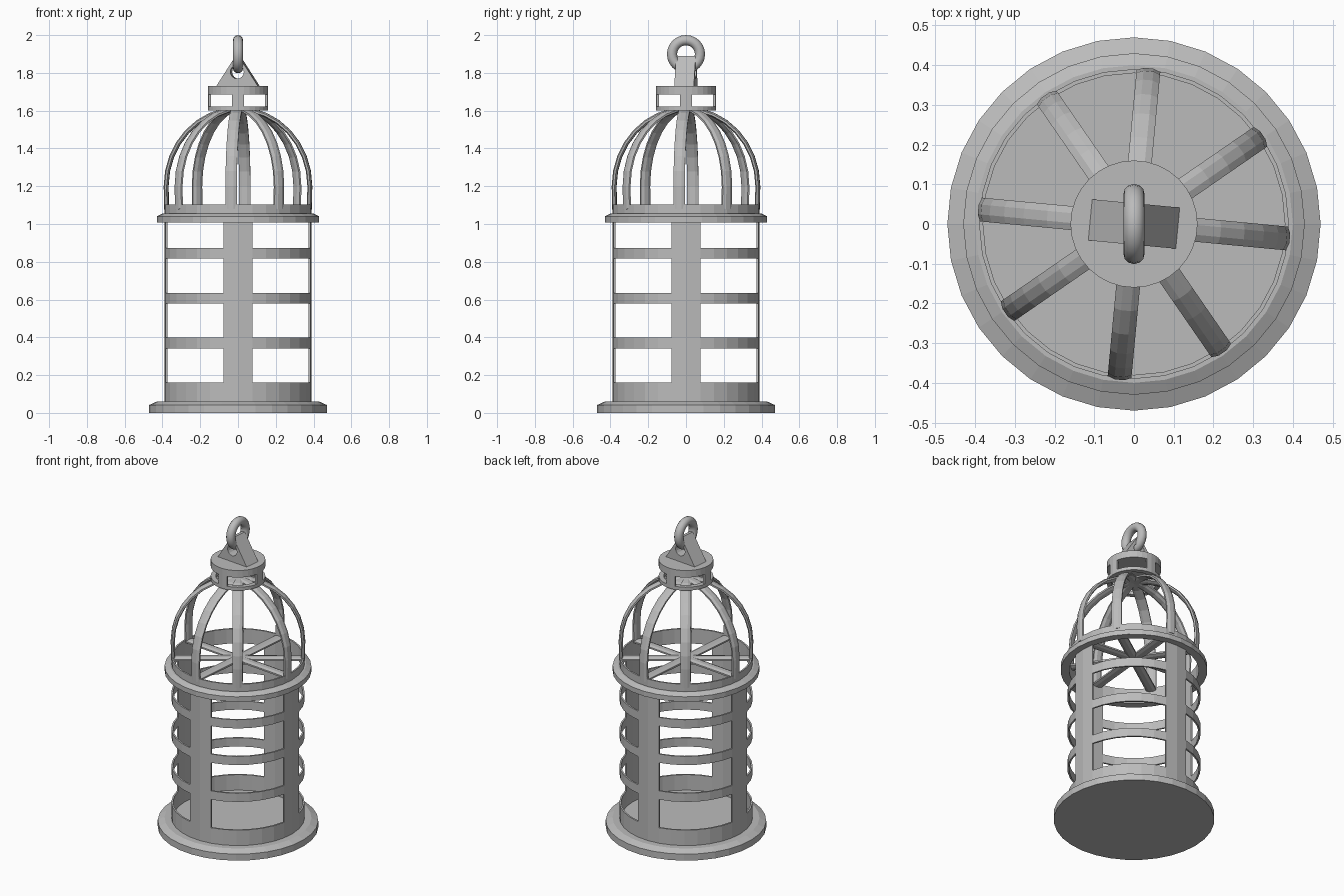
import bpy, bmesh, math
from mathutils import Vector, Matrix

if "Cube" in bpy.data.objects:
    bpy.data.objects.remove(bpy.data.objects["Cube"])

SIDES = 32
STEP = 2 * math.pi / SIDES
TWIST = math.radians(-5.4)

metal = bpy.data.materials.new("grey metal")
metal.use_nodes = True
GREY = (0.5, 0.5, 0.5, 1)
metal.diffuse_color = GREY
metal.node_tree.nodes["Principled BSDF"].inputs["Base Color"].default_value = GREY


def finish(name, bm):
    bmesh.ops.recalc_face_normals(bm, faces=bm.faces)
    mesh = bpy.data.meshes.new(name)
    bm.to_mesh(mesh)
    bm.free()
    mesh.materials.append(metal)
    obj = bpy.data.objects.new(name, mesh)
    bpy.context.collection.objects.link(obj)
    return obj


def skin(name, loops, closed):
    """Join matching cross-section loops into a solid."""
    bm = bmesh.new()
    rows = [[bm.verts.new(p) for p in loop] for loop in loops]
    n = len(rows[0])
    for i in range(len(rows) if closed else len(rows) - 1):
        a, b = rows[i], rows[(i + 1) % len(rows)]
        for j in range(n):
            k = (j + 1) % n
            bm.faces.new((a[j], a[k], b[k], b[j]))
    if not closed:
        bm.faces.new(rows[0])
        bm.faces.new(rows[-1])
    return finish(name, bm)


def lathe(name, profile, first=0, count=SIDES):
    """Turn a closed (radius, z) profile through a number of facets."""
    full = count == SIDES
    loops = []
    for i in range(first, first + count + (0 if full else 1)):
        c, s = math.cos(i * STEP), math.sin(i * STEP)
        loops.append([(r * c, r * s, z) for r, z in profile])
    return skin(name, loops, full)


def band(outer, inner, low, high):
    return [(outer, low), (outer, high), (inner, high), (inner, low)]


# Base plate and collars
bm = bmesh.new()
for r1, r2, z0, z1 in ((0.47, 0.47, 0, 0.042), (0.47, 0.43, 0.042, 0.06)):
    bmesh.ops.create_cone(bm, cap_ends=True, segments=SIDES, radius1=r1, radius2=r2,
                          depth=z1 - z0, matrix=Matrix.Translation((0, 0, (z0 + z1) / 2)))
bmesh.ops.remove_doubles(bm, verts=bm.verts, dist=0.0001)
inside = [f for f in bm.faces if len(f.verts) == SIDES and abs(f.calc_center_median().z - 0.042) < 0.001]
bmesh.ops.delete(bm, geom=inside, context='FACES_ONLY')
finish("base_plate", bm)
lathe("base_rim", band(0.39, 0.38, 0.055, 0.16))
lathe("upper_flange", [(0.38, 1.008), (0.43, 1.008), (0.43, 1.04), (0.40, 1.055),
                       (0.39, 1.055), (0.39, 1.103), (0.38, 1.103)])

# Cage uprights and hoops, one quarter at a time
for q in range(4):
    start = q * SIDES // 4
    lathe("cage_upright", band(0.39, 0.38, 0.16, 1.008), start - 1, 2)
    for z in (0.37, 0.608, 0.845):
        lathe("cage_hoop", band(0.39, 0.38, z - 0.028, z + 0.028), start + 1, 6)
    lathe("collar_post", band(0.16, 0.145, 1.622, 1.685), start - 1, 2)

# Collar at the top of the dome
lathe("collar_ring", band(0.16, 0.13, 1.60, 1.622))
bm = bmesh.new()
bmesh.ops.create_cone(bm, cap_ends=True, segments=SIDES, radius1=0.16, radius2=0.16,
                      depth=0.045, matrix=Matrix.Translation((0, 0, 1.7075)))
finish("collar_cap", bm)

# Dome arches, each closed by a straight tie bar
HALF_W, HALF_T = 0.03, 0.012
path = [Vector((0.38, 1.09))]
for i in range(17):
    a = math.pi * i / 16
    path.append(Vector((0.382 * math.cos(a), 1.2 + 0.408 * math.sin(a))))
path.append(Vector((-0.38, 1.09)))


def arch(name, angle):
    c, s = math.cos(angle), math.sin(angle)
    loops = []
    for i, p in enumerate(path):
        before = (p - path[i - 1]).normalized()
        after = (path[(i + 1) % len(path)] - p).normalized()
        tangent = (before + after).normalized()
        out = Vector((tangent.y, -tangent.x)) / max(0.5, tangent.dot(after))
        loop = []
        for j in range(8):
            t = math.pi * (j + 0.5) / 4
            w = HALF_W * math.cos(t) / math.cos(math.pi / 8)
            q = p + out * HALF_T * math.sin(t) / math.cos(math.pi / 8)
            loop.append((q.x * c - w * s, q.x * s + w * c, q.y))
        loops.append(loop)
    return skin(name, loops, True)


for k in range(2):
    arch("dome_arch", TWIST + k * math.pi / 2)
    arch("dome_arch", math.radians(34.6) + k * math.pi / 2)

# Triangular hanger with a round hole
triangle = [(-0.112, 1.728), (0.112, 1.728), (0.008, 1.89), (-0.008, 1.89)]
turn = Matrix.Rotation(TWIST, 3, 'Z')
hanger = skin("hanger", [[turn @ Vector((x, y, z)) for x, z in triangle]
                         for y in (-0.052, 0.052)], False)
bm = bmesh.new()
bmesh.ops.create_cone(bm, cap_ends=True, segments=16, radius1=0.036, radius2=0.036, depth=0.4,
                      matrix=Matrix.Translation((0, 0, 1.805))
                      @ Matrix.Rotation(TWIST, 4, 'Z') @ Matrix.Rotation(math.pi / 2, 4, 'X'))
cutter = finish("hole_cutter", bm)
cutter.hide_render = True
cutter.hide_viewport = True
cut = hanger.modifiers.new("hole", 'BOOLEAN')
cut.object = cutter
cut.solver = 'EXACT'

# Hanging ring
bpy.ops.mesh.primitive_torus_add(major_segments=24, minor_segments=12, major_radius=0.074,
                                 minor_radius=0.027, location=(0, 0, 1.899),
                                 rotation=(0, math.pi / 2, 0))
ring = bpy.context.object
ring.name = "hanging_ring"
ring.data.materials.append(metal)
bpy.ops.object.shade_smooth_by_angle(angle=math.radians(35))
